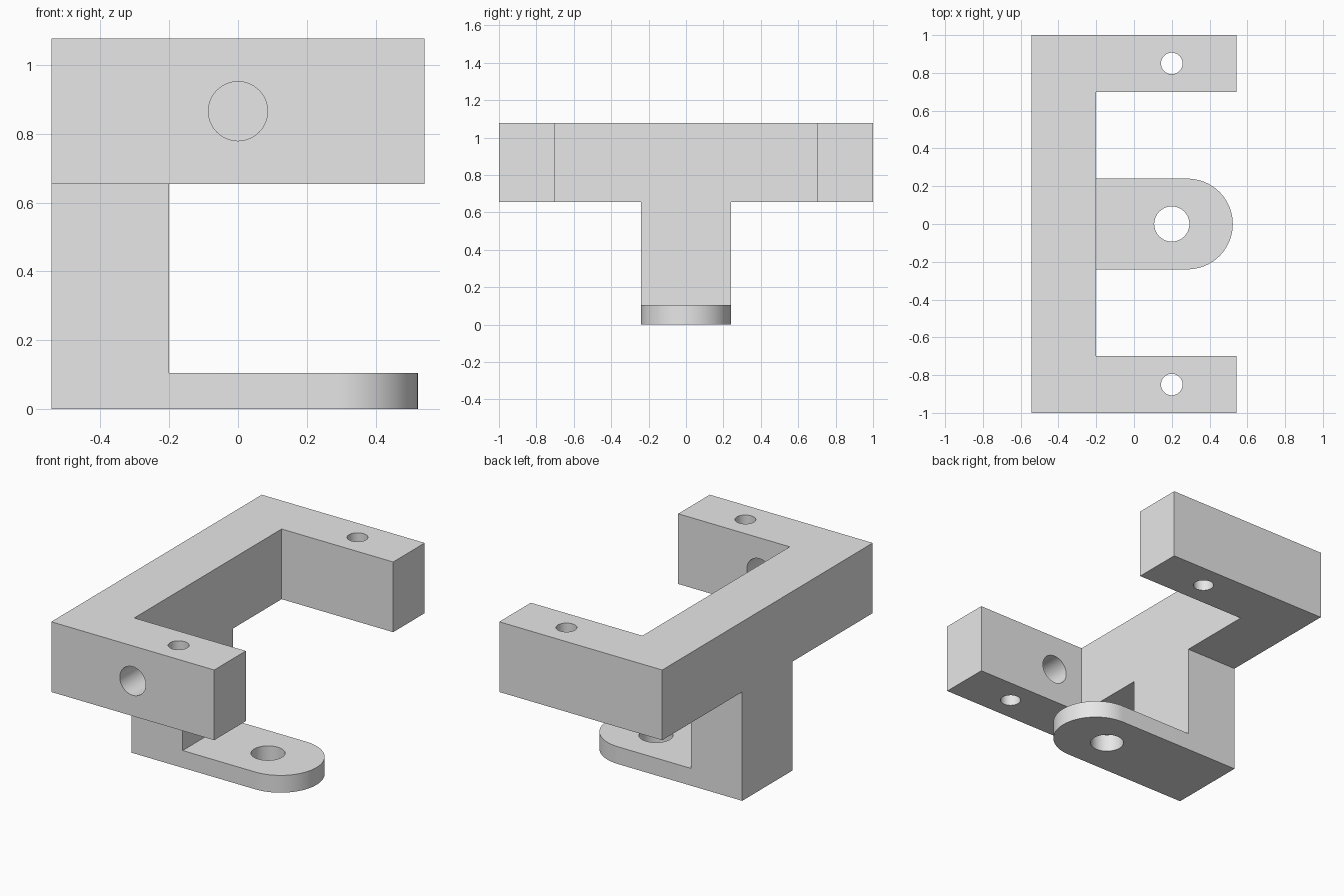
import bpy, bmesh, math
from mathutils import Matrix

if "Cube" in bpy.data.objects:
    bpy.data.objects.remove(bpy.data.objects["Cube"])

grey = bpy.data.materials.new("plain grey")
grey.diffuse_color = (0.8, 0.8, 0.8, 1)
grey.use_nodes = True
grey.node_tree.nodes["Principled BSDF"].inputs["Base Color"].default_value = grey.diffuse_color


def prism(name, outline, z0, z1):
    """Extrude a counter-clockwise xy outline from z0 to z1."""
    bm = bmesh.new()
    base = bm.faces.new([bm.verts.new((x, y, z0)) for x, y in outline])
    top = bmesh.ops.extrude_face_region(bm, geom=[base])["geom"]
    verts = [v for v in top if isinstance(v, bmesh.types.BMVert)]
    bmesh.ops.translate(bm, verts=verts, vec=(0, 0, z1 - z0))
    bmesh.ops.recalc_face_normals(bm, faces=bm.faces)
    return link(name, bm)


def drill(name, centre, radius, depth, turn=0):
    """Cylinder cutter, upright unless turned about x."""
    bm = bmesh.new()
    bmesh.ops.create_cone(bm, cap_ends=True, segments=64, radius1=radius,
                          radius2=radius, depth=depth,
                          matrix=Matrix.Translation(centre) @ Matrix.Rotation(turn, 4, "X"))
    return link(name, bm)


def link(name, bm):
    mesh = bpy.data.meshes.new(name)
    bm.to_mesh(mesh)
    bm.free()
    mesh.materials.append(grey)
    obj = bpy.data.objects.new(name, mesh)
    bpy.context.collection.objects.link(obj)
    return obj


def combine(target, other, operation):
    """Apply a boolean and remove the helper."""
    mod = target.modifiers.new(operation, "BOOLEAN")
    mod.operation, mod.solver, mod.object = operation, "EXACT", other
    bpy.context.view_layer.objects.active = target
    bpy.ops.object.modifier_apply(modifier=mod.name)
    bpy.data.objects.remove(other)


BACK, INNER, TIP = -0.542, -0.2, 0.542
LOW, HIGH, HALF = 0.655, 1.077, 0.24

# U-shaped upper frame with two arms
bracket = prism("bracket", [(BACK, -1), (TIP, -1), (TIP, -0.7), (INNER, -0.7),
                            (INNER, 0.7), (TIP, 0.7), (TIP, 1), (BACK, 1)], LOW, HIGH)

# Column under the frame
column = prism("column", [(BACK, -HALF), (INNER, -HALF), (INNER, HALF), (BACK, HALF)], 0, LOW)

# Round-ended foot reaching forward from the column
arc = [(0.283 + HALF * math.cos(a), HALF * math.sin(a))
       for a in (math.pi * (i / 48 - 0.5) for i in range(49))]
foot = prism("foot", [(BACK, -HALF)] + arc + [(BACK, HALF)], 0, 0.104)

combine(column, foot, "UNION")
combine(bracket, column, "UNION")

# Upright holes in both arms and the foot, sideways hole in the front arm
for y in (-0.85, 0.85):
    combine(bracket, drill("arm_hole", (0.2, y, 0.866), 0.057, 0.8), "DIFFERENCE")
combine(bracket, drill("foot_hole", (0.2, 0, 0.05), 0.093, 0.4), "DIFFERENCE")
combine(bracket, drill("side_hole", (0, -0.85, 0.866), 0.086, 0.5, math.pi / 2), "DIFFERENCE")

# Smooth the round walls, keep the edges crisp
bpy.ops.object.select_all(action="DESELECT")
bracket.select_set(True)
bpy.context.view_layer.objects.active = bracket
bpy.ops.object.shade_smooth_by_angle(angle=math.radians(30))
